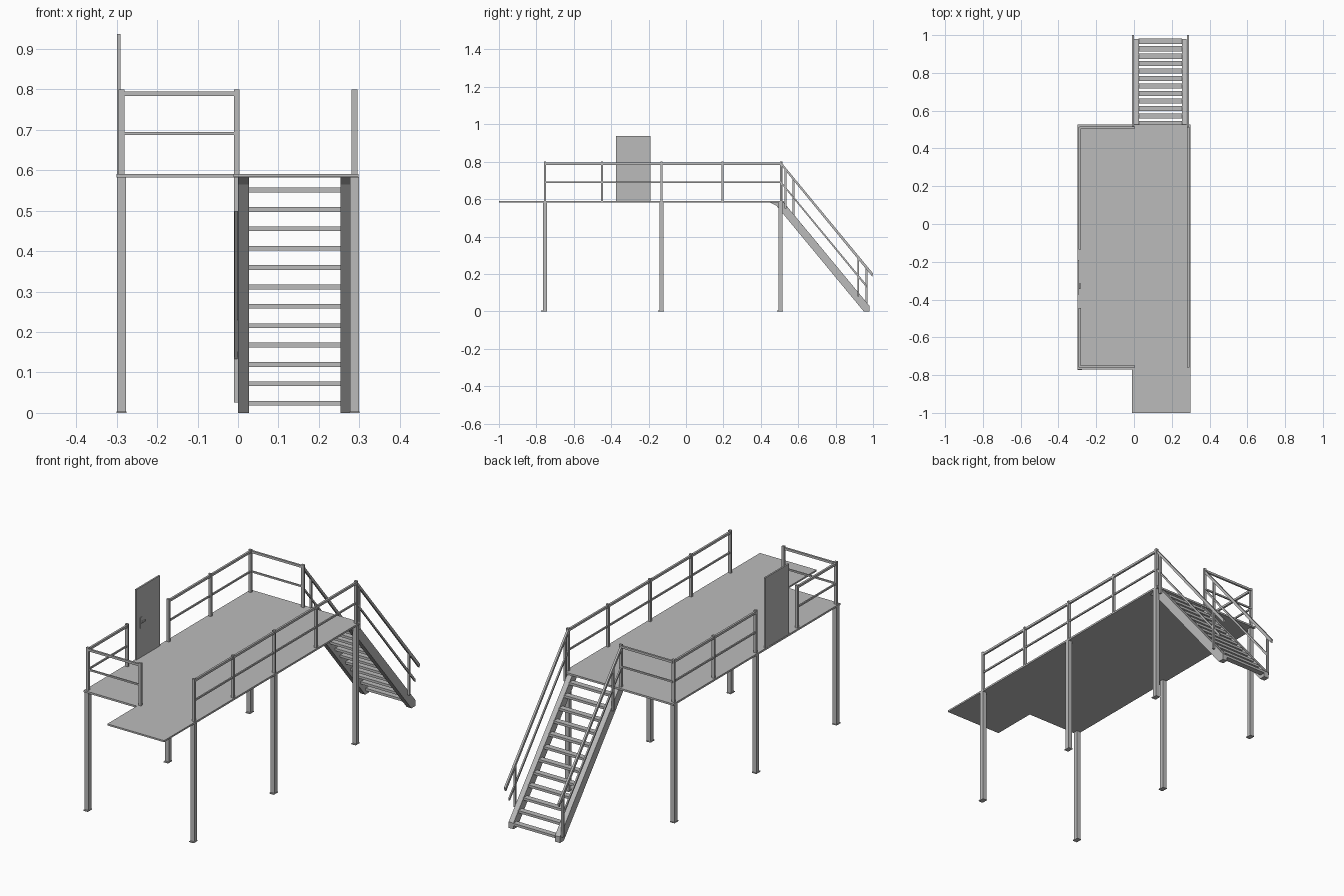
import bpy, bmesh
from mathutils import Vector

cube = bpy.data.objects.get("Cube")
if cube:
    bpy.data.objects.remove(cube, do_unlink=True)

steel = bpy.data.materials.new("steel_grey")
steel.use_nodes = True
GREY = (0.5, 0.5, 0.5, 1)
steel.diffuse_color = GREY
steel.node_tree.nodes["Principled BSDF"].inputs["Base Color"].default_value = GREY


def finish(name, bm):
    bmesh.ops.recalc_face_normals(bm, faces=bm.faces)
    mesh = bpy.data.meshes.new(name)
    bm.to_mesh(mesh)
    bm.free()
    mesh.materials.append(steel)
    obj = bpy.data.objects.new(name, mesh)
    bpy.context.collection.objects.link(obj)
    return obj


def box(name, x, y, z):
    """Box from (min, max) pairs."""
    bm = bmesh.new()
    bmesh.ops.create_cube(bm, size=1)
    for v in bm.verts:
        v.co = Vector([r[0] if c < 0 else r[1] for c, r in zip(v.co, (x, y, z))])
    return finish(name, bm)


def around(c, width):
    return (c - width / 2, c + width / 2)


def side_profile(name, points, x):
    """Extrude a (y, z) outline between two x values."""
    bm = bmesh.new()
    face = bm.faces.new([bm.verts.new((x[0], py, pz)) for py, pz in points])
    ext = bmesh.ops.extrude_face_region(bm, geom=[face])
    verts = [e for e in ext["geom"] if isinstance(e, bmesh.types.BMVert)]
    bmesh.ops.translate(bm, verts=verts, vec=(x[1] - x[0], 0, 0))
    return finish(name, bm)


DECK = 0.591
TOP, MID = 0.789, 0.691
SIDE = 0.288
FRONT, BACK = -0.755, 0.507
SLOPE = 1.21

# Deck and the narrower landing in front of it
box("deck", (-0.3, 0.298), (-0.771, 0.527), (0.582, DECK))
box("front_landing", (-0.011, 0.298), (-1.0, -0.771), (0.583, DECK))

# Legs with base plates
for x in (-SIDE, SIDE):
    for y in (FRONT, -0.131, BACK - 0.002):
        box("leg", around(x, 0.022), around(y, 0.021), (0.0, 0.583))
        box("base_plate", around(x, 0.024), around(y - 0.003, 0.032), (0.0, 0.004))


# Railings
def post(x, y):
    box("rail_post", around(x, 0.014), around(y, 0.011), (DECK, 0.8))


def rails_along_y(x, y0, y1):
    box("top_rail", around(x, 0.01), (y0, y1), around(TOP, 0.011))
    box("middle_rail", around(x, 0.007), (y0, y1), around(MID, 0.008))


for y in (FRONT, -0.45, -0.13, 0.196, BACK):
    post(SIDE, y)
    post(-SIDE, y)
rails_along_y(SIDE, FRONT, BACK)
rails_along_y(-SIDE, FRONT, -0.45)
rails_along_y(-SIDE, -0.13, BACK)

for y in (FRONT, BACK + 0.004):
    post(-0.003, y)
    box("end_top_rail", (-SIDE, -0.003), around(y, 0.01), around(TOP, 0.011))
    box("end_middle_rail", (-SIDE, -0.003), around(y, 0.007), around(MID, 0.008))

# Door with a handle
box("door", (-0.299, -0.291), (-0.374, -0.19), (DECK, 0.937))
box("handle_plate", (-0.291, -0.288), around(-0.338, 0.014), (0.735, 0.79))
box("handle_lever", (-0.288, -0.283), (-0.343, -0.313), around(0.765, 0.007))

# Stair stringers
stringer = [(0.95, 0), (0.98, 0), (0.98, 0.03), (0.523, 0.582), (0.45, 0.582), (0.483, 0.565)]
for x in ((0.0, 0.027), (0.253, 0.279)):
    side_profile("stair_stringer", stringer, x)

# Stair treads
for i in range(12):
    z = 0.024 + i * 0.0479
    y = 0.968 - (z - 0.024) / SLOPE
    box("stair_tread", (0.025, 0.255), around(y, 0.028), around(z, 0.012))


# Sloped stair rails with posts
def sloped_rail(name, x, z0, y1, height, width):
    z1 = z0 - (y1 - BACK) * SLOPE
    h = height / 2
    points = [(BACK, z0 - h), (BACK, z0 + h), (y1, z1 + h), (y1 - h / 2, z1 - h)]
    side_profile(name, points, around(x, width))


for x, post_ys in ((-0.005, (0.575, 0.965)), (0.286, (0.532, 0.921))):
    sloped_rail("stair_top_rail", x, TOP + 0.002, 1.0, 0.017, 0.01)
    sloped_rail("stair_middle_rail", x, MID, 0.968, 0.012, 0.007)
    for y in post_ys:
        drop = (y - BACK) * SLOPE
        box("stair_post", around(x, 0.01), around(y, 0.01), (0.58 - drop, TOP - drop))
